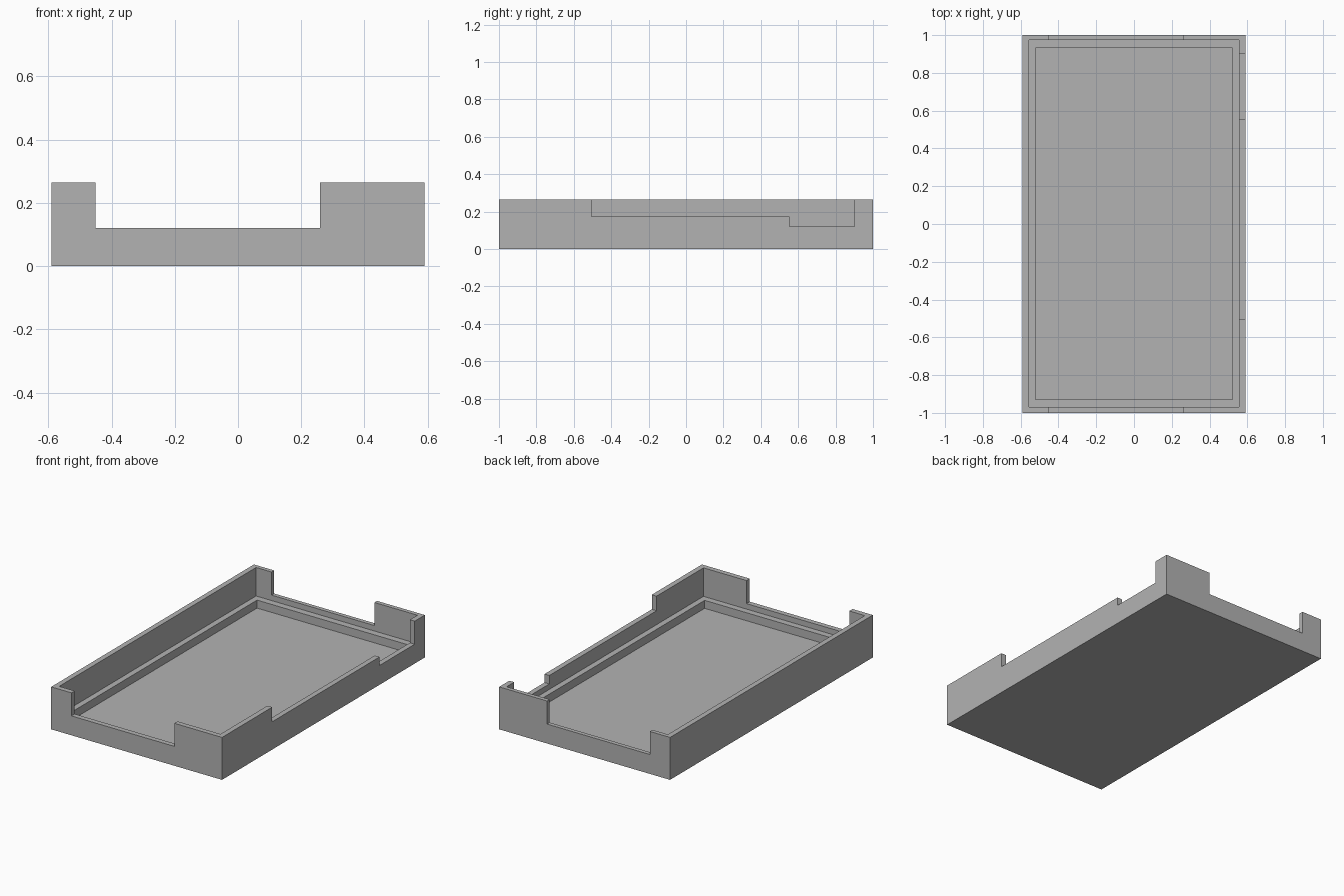
import bpy
import bmesh

if "Cube" in bpy.data.objects:
    bpy.data.objects.remove(bpy.data.objects["Cube"], do_unlink=True)

grey = bpy.data.materials.new("plain grey")
grey.use_nodes = True
COLOUR = (0.45, 0.45, 0.45, 1)
grey.diffuse_color = COLOUR
grey.node_tree.nodes["Principled BSDF"].inputs["Base Color"].default_value = COLOUR


def box(name, x0, x1, y0, y1, z0, z1):
    """Axis-aligned box given by its extents."""
    bm = bmesh.new()
    bmesh.ops.create_cube(bm, size=1)
    for v in bm.verts:
        v.co = (x1 if v.co.x > 0 else x0,
                y1 if v.co.y > 0 else y0,
                z1 if v.co.z > 0 else z0)
    mesh = bpy.data.meshes.new(name)
    bm.to_mesh(mesh)
    bm.free()
    mesh.materials.append(grey)
    obj = bpy.data.objects.new(name, mesh)
    bpy.context.collection.objects.link(obj)
    return obj


HALF_W, HEIGHT, OVER = 0.59, 0.265, 0.4
LEDGE, FLOOR = 0.087, 0.037
LOW_RIM, MID_RIM = 0.121, 0.174

tray = box("tray", -HALF_W, HALF_W, -1, 1, 0, HEIGHT)

cutters = [
    # main cavity above the ledge, then the recessed floor
    box("cavity", -0.557, 0.557, -0.968, 0.974, LEDGE, OVER),
    box("floor_recess", -0.521, 0.521, -0.928, 0.932, FLOOR, OVER),
    # opening through both end walls
    box("end_opening", -0.45, 0.26, -1.1, 1.1, LOW_RIM, OVER),
    # stepped opening in the left side wall
    box("side_opening", 0.5, 0.7, -0.505, 0.9, MID_RIM, OVER),
    box("side_step", 0.5, 0.7, 0.553, 0.9, LOW_RIM, OVER),
]

bpy.context.view_layer.objects.active = tray
for cutter in cutters:
    cutter.hide_render = True
    mod = tray.modifiers.new(cutter.name, "BOOLEAN")
    mod.operation = "DIFFERENCE"
    mod.solver = "EXACT"
    mod.object = cutter
    bpy.ops.object.modifier_apply(modifier=mod.name)
    bpy.data.objects.remove(cutter, do_unlink=True)
